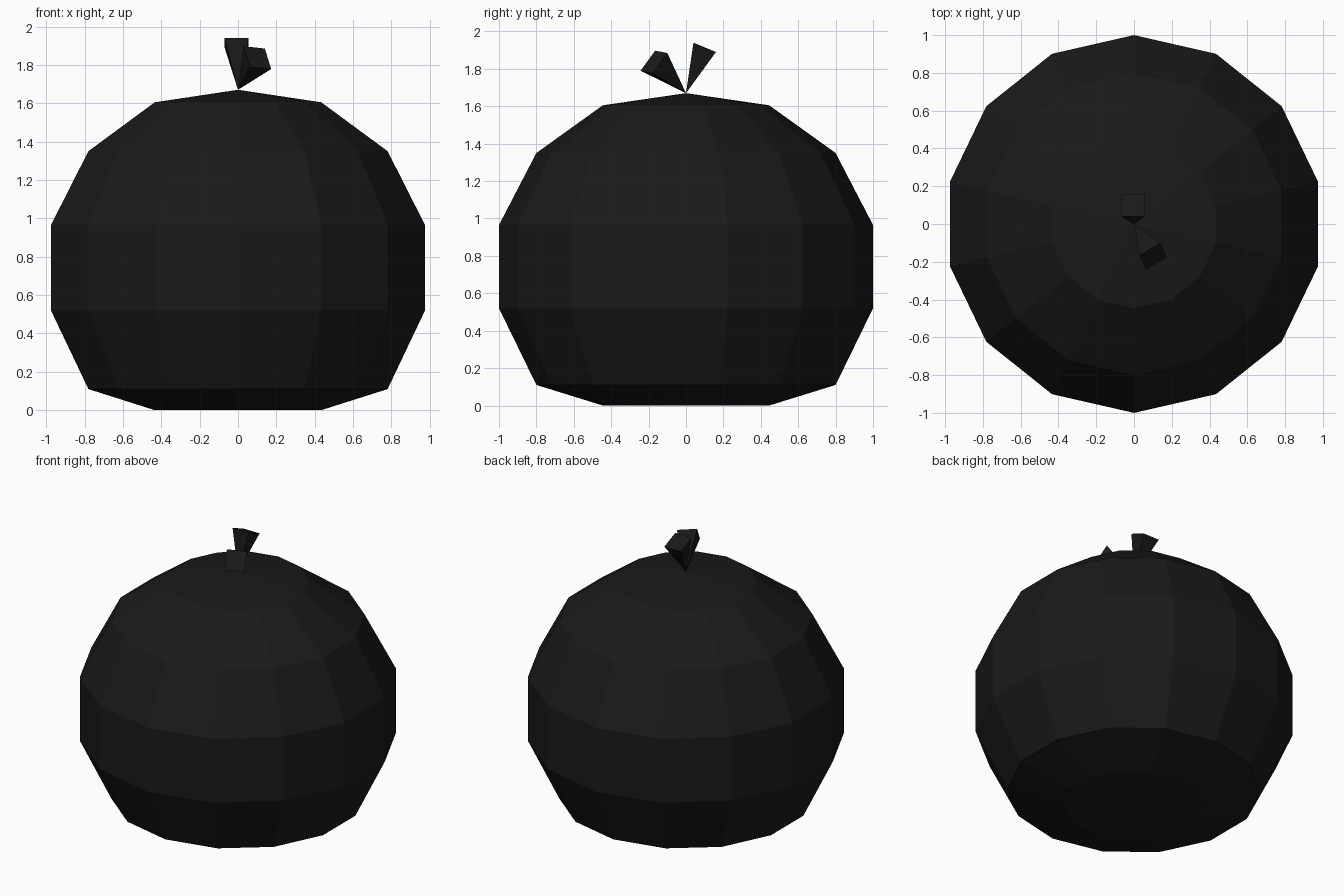
import bpy, math

if "Cube" in bpy.data.objects:
    bpy.data.objects.remove(bpy.data.objects["Cube"])

black = bpy.data.materials.new("black")
black.diffuse_color = (0.01, 0.01, 0.01, 1)
black.use_nodes = True
black.node_tree.nodes["Principled BSDF"].inputs["Base Color"].default_value = black.diffuse_color


def make(name, verts, faces):
    mesh = bpy.data.meshes.new(name)
    mesh.from_pydata(verts, [], faces)
    mesh.materials.append(black)
    obj = bpy.data.objects.new(name, mesh)
    bpy.context.collection.objects.link(obj)
    return obj


def lathe(name, rings, top, bottom, n):
    """Stack of n-sided rings (radius, z) from bottom to top, closed at two poles."""
    verts = [(r * math.sin(2 * math.pi * i / n), r * math.cos(2 * math.pi * i / n), z)
             for r, z in rings for i in range(n)]
    verts += [(0, 0, bottom), (0, 0, top)]
    low, high, last = len(verts) - 2, len(verts) - 1, (len(rings) - 1) * n
    faces = []
    for i in range(n):
        j = (i + 1) % n
        for k in range(0, last, n):
            faces.append((k + j, k + i, k + n + i, k + n + j))
        faces.append((low, i, j))
        faces.append((high, last + j, last + i))
    return make(name, verts, faces)


def spike(name, a, b, c):
    """Inverted pyramid rising from the crown; a, b, c are three corners of its square end."""
    d = tuple(p + r - q for p, q, r in zip(a, b, c))
    return make(name, [a, b, c, d, (0, 0, 1.67)],
                [(0, 1, 2, 3), (1, 0, 4), (2, 1, 4), (3, 2, 4), (0, 3, 4)])


# Round 14-sided body with flattened base
lathe("body", [(0.445, 0), (0.80, 0.11), (1.0, 0.52), (1.0, 0.965), (0.80, 1.35), (0.445, 1.605)],
      1.67, 0.0, 14)

# Two tufts on the crown
spike("back_tuft", (-0.07, 0.16, 1.89), (-0.07, 0.04, 1.94), (0.055, 0.04, 1.94))
spike("front_tuft", (0.14, -0.10, 1.885), (0.03, -0.165, 1.897), (0.063, -0.243, 1.79))
